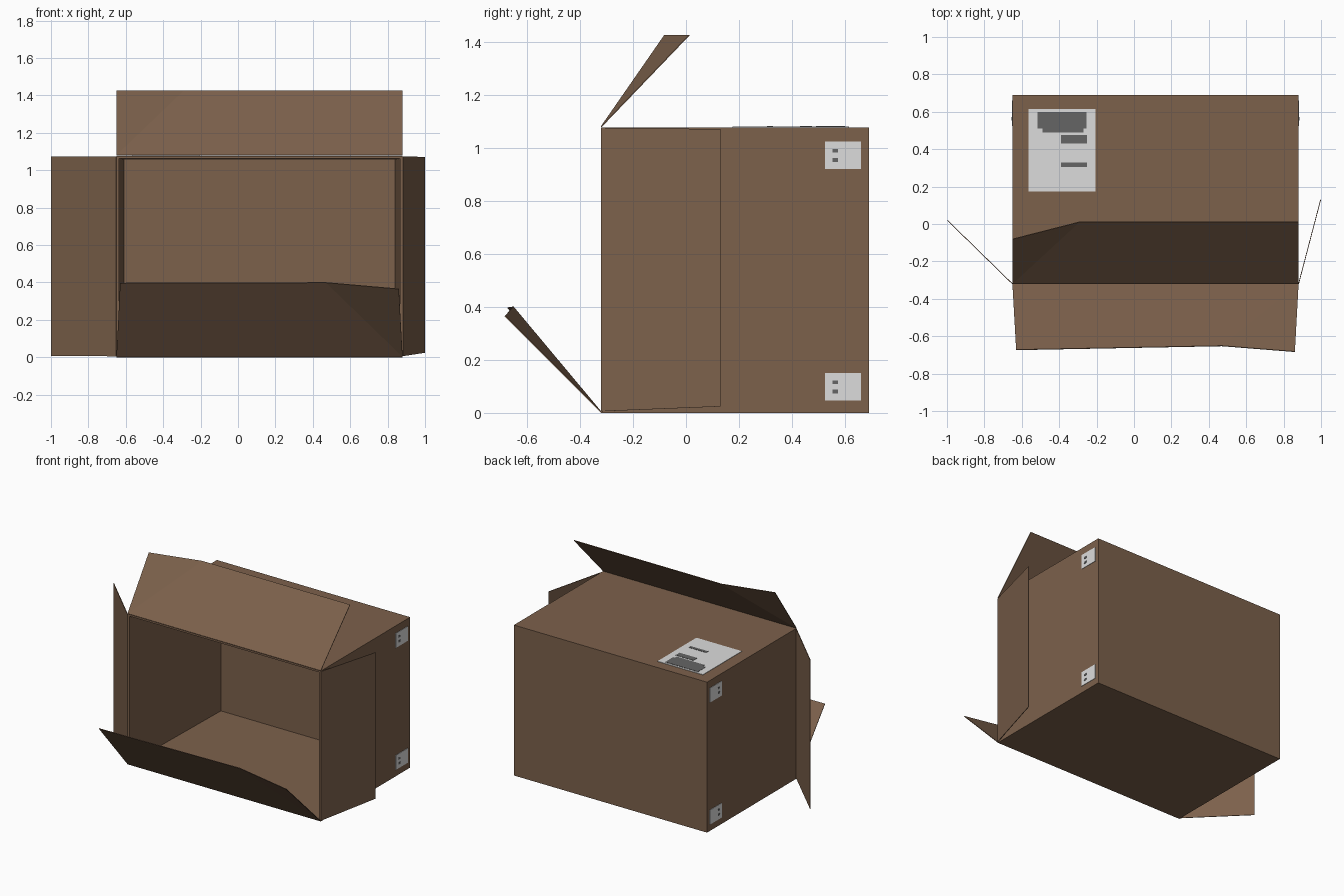
import bpy, bmesh

if "Cube" in bpy.data.objects:
    bpy.data.objects.remove(bpy.data.objects["Cube"])


def material(name, rgb):
    m = bpy.data.materials.new(name)
    m.diffuse_color = (*rgb, 1)
    m.use_nodes = True
    m.node_tree.nodes["Principled BSDF"].inputs["Base Color"].default_value = m.diffuse_color
    return m


CARD = material("cardboard brown", (0.202, 0.119, 0.071))
PAPER = material("label paper", (0.72, 0.72, 0.72))
INK = material("label ink", (0.13, 0.13, 0.13))


def mesh_object(name, verts, faces, mat):
    me = bpy.data.meshes.new(name)
    me.from_pydata(verts, [], faces)
    me.materials.append(mat)
    bm = bmesh.new()
    bm.from_mesh(me)
    bmesh.ops.recalc_face_normals(bm, faces=bm.faces)
    bm.to_mesh(me)
    bm.free()
    ob = bpy.data.objects.new(name, me)
    bpy.context.collection.objects.link(ob)
    return ob


def sheet(name, verts, faces):
    ob = mesh_object(name, verts, faces, CARD)
    s = ob.modifiers.new("thickness", "SOLIDIFY")
    s.thickness = 0.004
    s.offset = 0
    return ob


def plate(name, x, y, z, mat):
    verts = [(a, b, c) for a in x for b in y for c in z]
    faces = [(0, 1, 3, 2), (4, 6, 7, 5), (0, 4, 5, 1), (2, 3, 7, 6), (0, 2, 6, 4), (1, 5, 7, 3)]
    return mesh_object(name, verts, faces, mat)


L, R, F, B, H = -0.65, 0.88, -0.32, 0.69, 1.077


def ring(x0, x1, y, z0, z1):
    return [(x0, y, z0), (x1, y, z0), (x1, y, z1), (x0, y, z1)]


# box body: outer shell, front rim, slightly tapered interior
verts = (ring(L, R, B, 0, H) + ring(L, R, F, 0, H)
         + ring(L + .013, R - .013, F, .008, H - .013)
         + ring(L + .04, R - .04, B - .012, .012, H - .02))
faces = [(0, 1, 2, 3), (12, 13, 14, 15)]
for k in (0, 4, 8):
    for i in range(4):
        j = (i + 1) % 4
        faces.append((k + i, k + j, k + 4 + j, k + 4 + i))
mesh_object("box_body", verts, faces, CARD)

# top flap with a bent corner
sheet("top_flap", [(L, F, 1.079), (R, F, 1.079), (R, .012, 1.425), (-.29, .012, 1.425), (L, -.08, 1.425)],
      [(0, 1, 2, 3), (0, 3, 4)])
# bottom flap, folded outward
sheet("bottom_flap", [(L, F, .003), (R, F, .003), (.86, -.683, .366), (.47, -.652, .40), (-.63, -.673, .397)],
      [(0, 1, 3, 4), (1, 2, 3)])
# side flaps
sheet("left_flap", [(L, F, .005), (-.998, .02, .008), (-.998, .02, 1.074), (L, F, 1.074)], [(0, 1, 2, 3)])
sheet("right_flap", [(R, F, .006), (.998, .13, .024), (.998, .13, 1.071), (R, F, 1.074)], [(0, 1, 2, 3)])

# large shipping label on top with blank ink patches
plate("top_label", (-.565, -.205), (.175, .615), (H - .002, H + .003), PAPER)
for i, (x0, x1, y0, y1) in enumerate([(-.515, -.255, .51, .60), (-.49, -.27, .49, .51),
                                      (-.39, -.25, .43, .475), (-.39, -.25, .305, .328)]):
    plate(f"top_label_ink_{i}", (x0, x1), (y0, y1), (H, H + .005), INK)

# small labels on both sides near the back corners
for side, x, d in (("left", L, -1), ("right", R, 1)):
    for level, z in (("low", .047), ("high", .92)):
        plate(f"{side}_{level}_label", (x - d * .002, x + d * .003), (.525, .66), (z, z + .104), PAPER)
        for i, dz in enumerate((.027, .062)):
            plate(f"{side}_{level}_mark_{i}", (x, x + d * .005), (.553, .573), (z + dz, z + dz + .014), INK)
